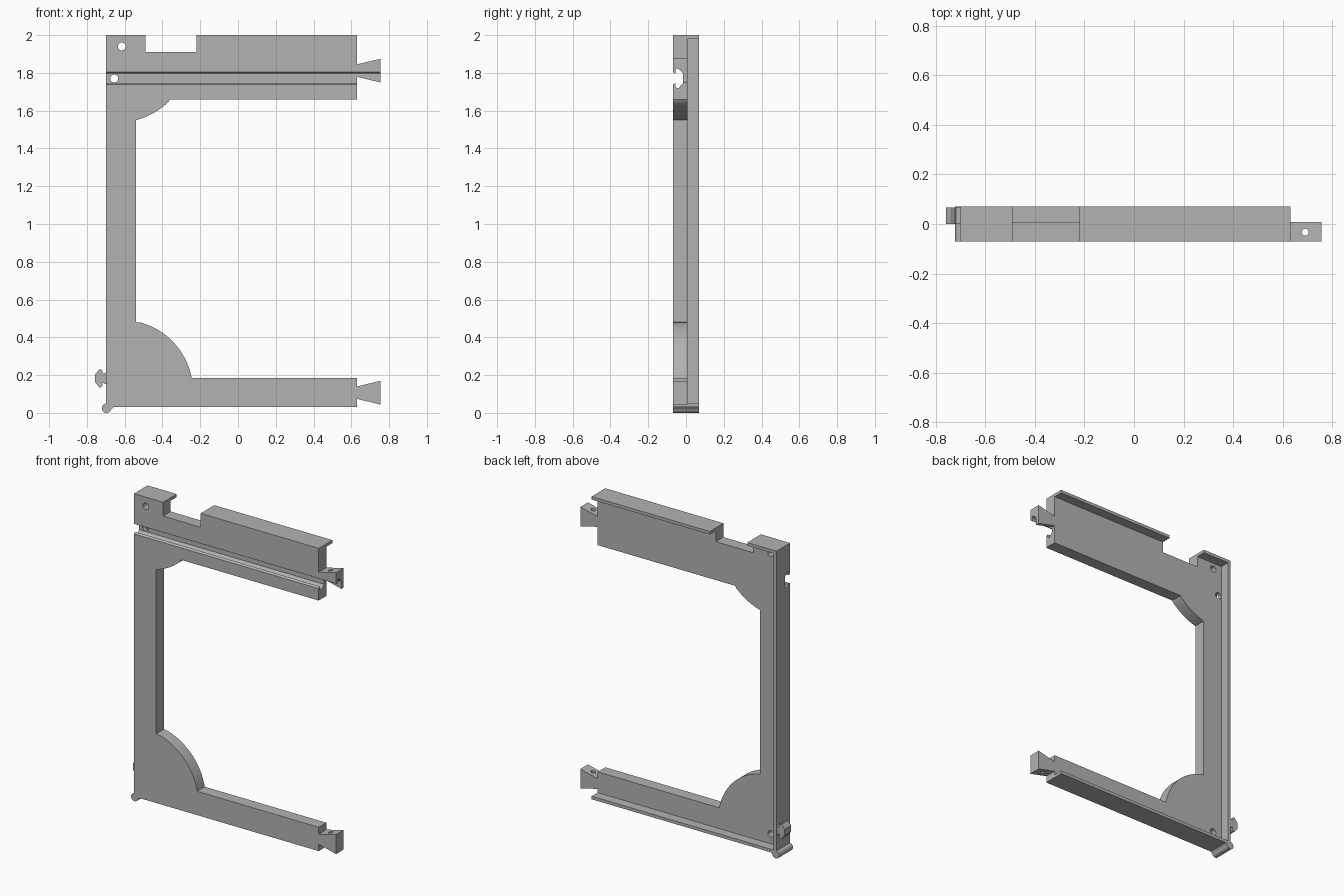
import bpy, bmesh
from math import sin, cos, pi, atan2, radians

if "Cube" in bpy.data.objects:
    bpy.data.objects.remove(bpy.data.objects["Cube"])

grey = bpy.data.materials.new("neutral grey")
grey.use_nodes = True
COLOUR = (0.45, 0.45, 0.45, 1)
grey.diffuse_color = COLOUR
grey.node_tree.nodes["Principled BSDF"].inputs["Base Color"].default_value = COLOUR

FRONT, MID, BACK = -0.07, 0.008, 0.07      # depth layers
LEFT, END, TIP = -0.70, 0.63, 0.755        # key widths
BASE, TOP, WALL = 0.03, 2.0, 0.02


def prism(name, profile, axis, start, stop):
    """Extrude a 2D profile along an axis; the profile uses the other two axes in order."""
    bm = bmesh.new()
    rings = []
    for depth in (start, stop):
        ring = []
        for p in profile:
            co = list(p)
            co.insert("xyz".index(axis), depth)
            ring.append(bm.verts.new(co))
        rings.append(ring)
        bm.faces.new(ring)
    a, b = rings
    for i in range(len(a)):
        j = (i + 1) % len(a)
        bm.faces.new((a[i], a[j], b[j], b[i]))
    bmesh.ops.recalc_face_normals(bm, faces=bm.faces)
    mesh = bpy.data.meshes.new(name)
    bm.to_mesh(mesh)
    bm.free()
    mesh.materials.append(grey)
    ob = bpy.data.objects.new(name, mesh)
    bpy.context.collection.objects.link(ob)
    return ob


def box(name, x0, x1, y0, y1, z0, z1):
    return prism(name, [(x0, z0), (x1, z0), (x1, z1), (x0, z1)], "y", y0, y1)


def arc(cx, cy, r, a0, a1, steps):
    return [(cx + r * cos(a0 + (a1 - a0) * i / steps),
             cy + r * sin(a0 + (a1 - a0) * i / steps)) for i in range(steps + 1)]


def circle(cx, cy, r, sides=24):
    return arc(cx, cy, r, 0, 2 * pi, sides)[:-1]


def gusset(cx, cz, start, stop):
    """Arc about a centre, running between two exact corner points."""
    a0, a1 = [atan2(p[1] - cz, p[0] - cx) for p in (start, stop)]
    r = ((start[0] - cx) ** 2 + (start[1] - cz) ** 2) ** 0.5
    return [start] + arc(cx, cz, r, a0, a1, 16)[1:-1] + [stop]


def carve(ob, cutters):
    for cutter in cutters:
        cutter.hide_render = True
        mod = ob.modifiers.new("cut", "BOOLEAN")
        mod.solver = "EXACT"
        mod.object = cutter
    bpy.context.view_layer.update()
    done = ob.evaluated_get(bpy.context.evaluated_depsgraph_get())
    mesh = bpy.data.meshes.new_from_object(done)
    ob.modifiers.clear()
    ob.data = mesh


def snap_profile(half_neck, half_head, half_tip, neck, depth):
    """Mushroom section as (depth, height) pairs, open end first."""
    half = [(0, half_neck), (neck, half_neck * 0.75), (neck, half_head * 0.85),
            (neck + 0.008, half_head), (neck + 0.016, half_head), (depth, half_tip)]
    return half + [(d, -h) for d, h in reversed(half)]


# Main C-shaped plate
outline = [(LEFT, BASE), (END, BASE), (END, 0.185)]
outline += gusset(-0.615, 0.115, (-0.245, 0.185), (-0.54, 0.48))
outline += gusset(-0.64, 1.93, (-0.54, 1.55), (-0.36, 1.66))
outline += [(END, 1.66), (END, TOP), (-0.22, TOP), (-0.22, 1.91),
            (-0.49, 1.91), (-0.49, TOP), (LEFT, TOP)]
plate = prism("frame_plate", outline, "y", FRONT, MID)

# Dovetail tongues at the arm ends
tongues = []
for name, z in (("lower_tongue", 0.107), ("upper_tongue", 1.812)):
    shape = [(END, z - 0.033), (TIP, z - 0.063), (TIP, z + 0.063), (END, z + 0.033)]
    tongues.append(prism(name, shape, "y", FRONT, MID))

# Snap groove, through holes, blind pivot hole and tongue pin holes
groove_shape = [(FRONT + d, 1.771 + h) for d, h in snap_profile(0.033, 0.052, 0.026, 0.014, 0.054)]
groove_shape = [(FRONT - 0.02, groove_shape[0][1])] + groove_shape + [(FRONT - 0.02, groove_shape[-1][1])]
groove = prism("groove_cutter", groove_shape, "x", -0.8, 0.8)
holes = [prism("hole_cutter", circle(x, z, 0.021), "y", y0, 0.03)
         for x, z, y0 in ((-0.615, 1.94, -0.1), (-0.655, 1.77, -0.1), (-0.615, 0.115, -0.04))]
pin = prism("pin_cutter", circle(0.69, -0.033, 0.014), "z", -0.1, 2.1)
carve(plate, [groove] + holes)
carve(tongues[0], [pin])
carve(tongues[1], [groove, pin])
for cutter in [groove, pin] + holes:
    bpy.data.objects.remove(cutter)

# Rear flanges along the outer edges
box("side_flange", LEFT, LEFT + WALL, MID, BACK, BASE, TOP)
box("bottom_flange", LEFT + WALL, END, MID, BACK, BASE, BASE + WALL)
box("top_flange_short", LEFT + WALL, -0.49, MID, BACK, TOP - WALL, TOP)
box("top_flange_long", -0.22, END, MID, BACK, TOP - WALL, TOP)

# Snap clip on the outer side
clip_shape = [(LEFT - d, 0.183 + h) for d, h in snap_profile(0.03, 0.048, 0.02, 0.018, 0.057)]
prism("snap_clip", clip_shape, "y", 0, BACK - 0.004)

# Hinge bead with its web under the lower corner
bead = prism("hinge_bead", circle(-0.696, 0.025, 0.025), "y", FRONT, BACK)
prism("bead_web", [(-0.69, 0.004), (-0.672, 0.018), (-0.66, BASE), (-0.69, BASE)], "y", FRONT, BACK)

# Smooth the curved walls, keep the edges crisp
bpy.ops.object.select_all(action="DESELECT")
for ob in [plate, bead] + tongues:
    ob.select_set(True)
bpy.context.view_layer.objects.active = plate
bpy.ops.object.shade_smooth_by_angle(angle=radians(25))
